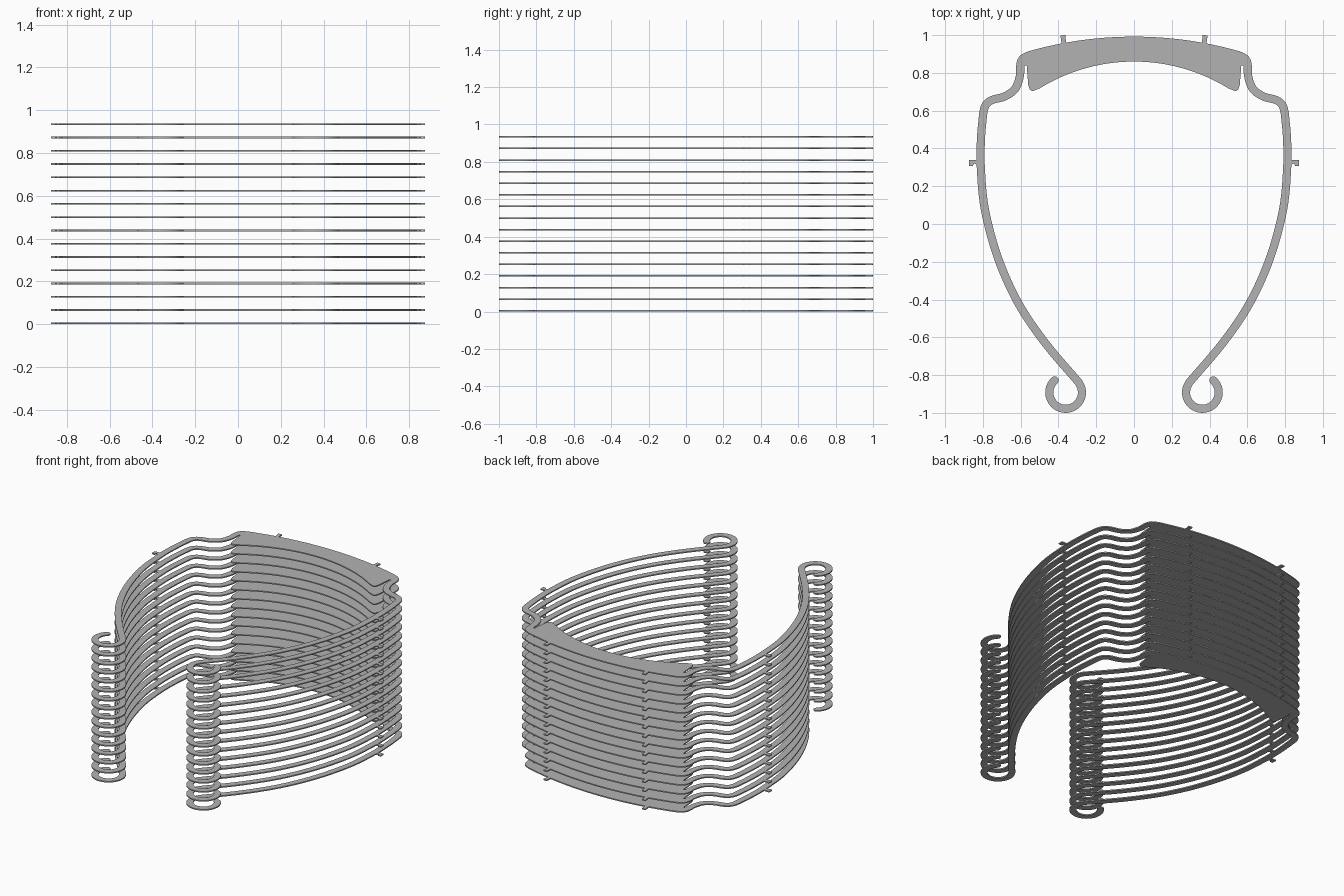
import bpy
import bmesh
from math import sin, cos, radians, sqrt
from mathutils import Vector

LAYERS, STEP, THICK = 16, 0.062, 0.008
HALF_BAND = 0.0215

cube = bpy.data.objects.get("Cube")
if cube:
    bpy.data.objects.remove(cube, do_unlink=True)

grey = bpy.data.materials.new("plain grey")
grey.use_nodes = True
colour = (0.45, 0.45, 0.45, 1)
grey.diffuse_color = colour
grey.node_tree.nodes["Principled BSDF"].inputs["Base Color"].default_value = colour


def smooth_path(pts, n=6):
    """Catmull-Rom samples through the given points."""
    p = [Vector(q) for q in pts]
    p = [2 * p[0] - p[1]] + p + [2 * p[-1] - p[-2]]
    out = []
    for a, b, c, d in zip(p, p[1:], p[2:], p[3:]):
        for i in range(n):
            t = i / n
            out.append(0.5 * (2 * b + (c - a) * t + (2 * a - 5 * b + 4 * c - d) * t * t
                              + (3 * b - a - 3 * c + d) * t ** 3))
    return out + [p[-2]]


def arc_y(x, top, radius):
    return top - radius + sqrt(radius * radius - x * x)


def mirrored(pts):
    return [Vector((-p[0], p[1])) for p in reversed(pts)]


def stacked_plates(name, outlines):
    """Flat plates from outlines, repeated up the stack."""
    bm = bmesh.new()
    for outline in outlines:
        face = bm.faces.new([bm.verts.new((p[0], p[1], 0)) for p in outline])
        res = bmesh.ops.extrude_face_region(bm, geom=[face])
        verts = [g for g in res["geom"] if isinstance(g, bmesh.types.BMVert)]
        bmesh.ops.translate(bm, verts=verts, vec=(0, 0, THICK))
    bmesh.ops.recalc_face_normals(bm, faces=bm.faces)
    mesh = bpy.data.meshes.new(name)
    bm.to_mesh(mesh)
    bm.free()
    mesh.materials.append(grey)
    obj = bpy.data.objects.new(name, mesh)
    bpy.context.collection.objects.link(obj)
    stack = obj.modifiers.new("stack", "ARRAY")
    stack.count = LAYERS
    stack.use_relative_offset = False
    stack.use_constant_offset = True
    stack.constant_offset_displace = (0, 0, STEP)


# Centre line of one side arm, ending in an open ring
arm = smooth_path([(0.602, 0.84), (0.605, 0.78), (0.63, 0.715), (0.685, 0.675),
                   (0.755, 0.655), (0.79, 0.62), (0.803, 0.54), (0.811, 0.43),
                   (0.811, 0.3), (0.79, 0.08), (0.72, -0.18), (0.612, -0.42),
                   (0.47, -0.63), (0.295, -0.836)])
ring = Vector((0.362, -0.892))
for deg in range(148, 409, 10):
    arm.append(ring + 0.0865 * Vector((cos(radians(deg)), sin(radians(deg)))))

# Offset both ways for the band edges, with a rounded tip
outer, inner = [], []
for i, p in enumerate(arm):
    d = (arm[min(i + 1, len(arm) - 1)] - arm[max(i - 1, 0)]).normalized()
    side = Vector((-d.y, d.x)) * HALF_BAND
    outer.append(p + side)
    inner.append(p - side)
tip = [arm[-1] + side * cos(radians(a)) + d * HALF_BAND * sin(radians(a))
       for a in range(30, 180, 30)]

# Half outline: brow arc, rounded shoulder, arm, slit, inner panel arc
brow = [Vector((0.56 * i / 14, arc_y(0.56 * i / 14, 0.992, 2.05))) for i in range(15)]
shoulder = [Vector(p) for p in ((0.585, 0.903), (0.605, 0.89), (0.619, 0.867))]
slit = [Vector(p) for p in ((0.577, 0.84), (0.568, 0.838), (0.56, 0.735),
                            (0.552, 0.712), (0.538, 0.703), (0.52, 0.71))]
inner_arc = [Vector((0.5 * i / 14, arc_y(0.5 * i / 14, 0.86, 0.95)))
             for i in range(14, -1, -1)]
half = brow + shoulder + outer + tip + inner[:0:-1] + slit + inner_arc
stacked_plates("visor_frames", [half + mirrored(half)[1:-1]])

# Small locating tabs on the brow and on the arms
brow_tab = [(0.36, 0.957), (0.383, 0.953), (0.39, 0.998), (0.363, 1.0)]
arm_tab = [(0.83, 0.312), (0.848, 0.322), (0.852, 0.308), (0.873, 0.308),
           (0.873, 0.34), (0.83, 0.34)]
stacked_plates("brow_tabs", [brow_tab, mirrored(brow_tab)])
stacked_plates("arm_tabs", [arm_tab, mirrored(arm_tab)])
